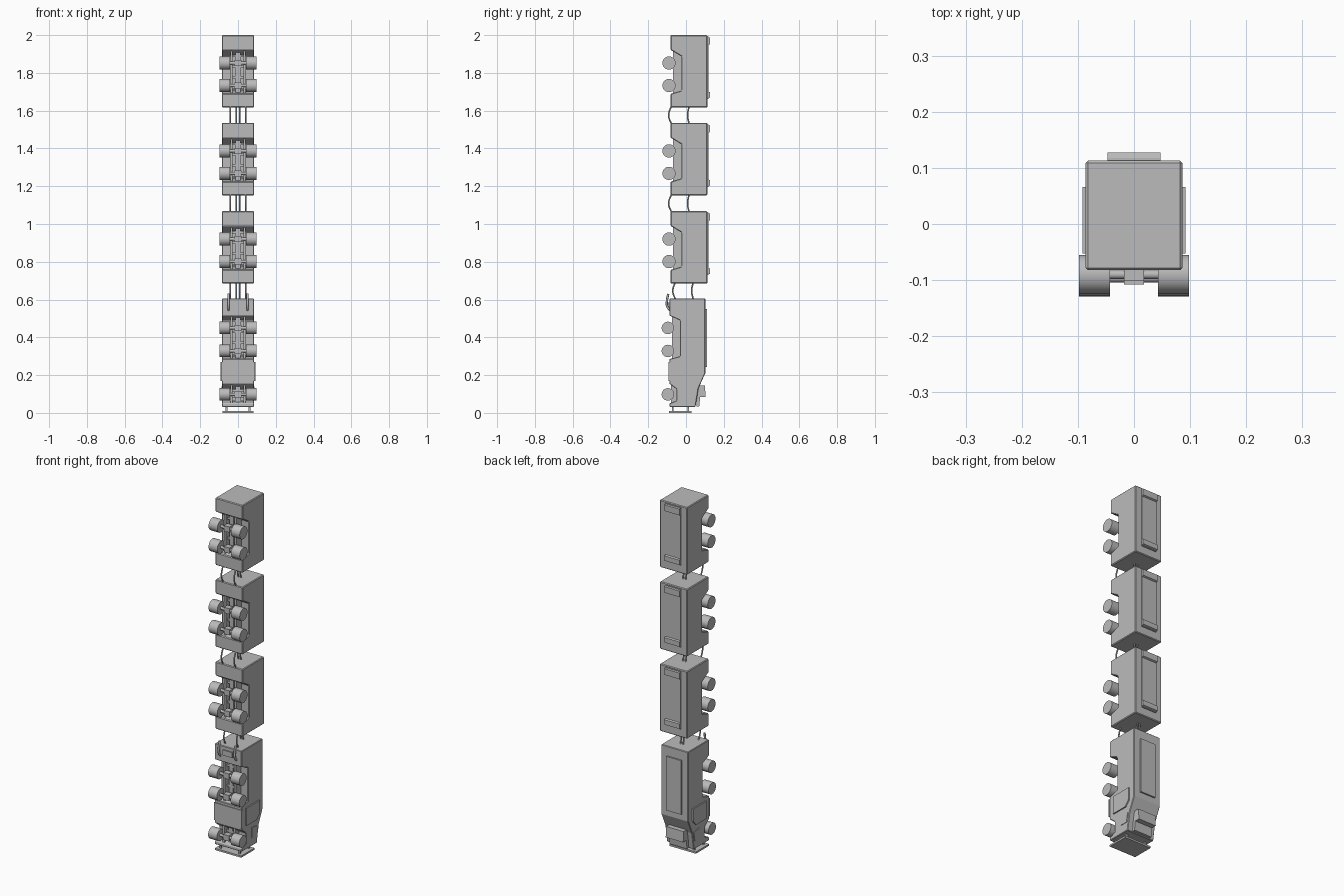
import bpy, bmesh, math
from mathutils import Vector

if "Cube" in bpy.data.objects:
    bpy.data.objects.remove(bpy.data.objects["Cube"])

grey = bpy.data.materials.new("plain grey")
grey.use_nodes = True
tone = (0.5, 0.5, 0.5, 1)
grey.diffuse_color = tone
grey.node_tree.nodes["Principled BSDF"].inputs["Base Color"].default_value = tone


def finish(name, bm):
    bmesh.ops.recalc_face_normals(bm, faces=bm.faces)
    mesh = bpy.data.meshes.new(name)
    bm.to_mesh(mesh)
    bm.free()
    ob = bpy.data.objects.new(name, mesh)
    bpy.context.collection.objects.link(ob)
    mesh.materials.append(grey)
    return ob


def box(name, x, y, z):
    bm = bmesh.new()
    bmesh.ops.create_cube(bm, size=1)
    for v in bm.verts:
        v.co = [(a + b) / 2 + c * (b - a) for (a, b), c in zip((x, y, z), v.co)]
    return finish(name, bm)


def extrude(name, profile, x0, x1, z=0):
    """Sweep a (y, z) outline across the width."""
    bm = bmesh.new()
    face = bm.faces.new([bm.verts.new((x0, a, b + z)) for a, b in profile])
    grown = bmesh.ops.extrude_face_region(bm, geom=[face])["geom"]
    for v in grown:
        if isinstance(v, bmesh.types.BMVert):
            v.co.x = x1
    return finish(name, bm)


def cylinder(name, x0, x1, y, z, r, sides=24):
    bm = bmesh.new()
    bmesh.ops.create_cone(bm, cap_ends=True, segments=sides, radius1=r, radius2=r, depth=x1 - x0)
    for v in bm.verts:
        v.co = Vector(((x0 + x1) / 2 + v.co.z, y + v.co.x, z + v.co.y))
    ob = finish(name, bm)
    for p in ob.data.polygons:
        p.use_smooth = len(p.vertices) == 4
    return ob


def tube(name, points, r):
    curve = bpy.data.curves.new(name, "CURVE")
    curve.dimensions = "3D"
    curve.bevel_depth, curve.bevel_resolution, curve.resolution_u = r, 2, 6
    curve.use_fill_caps = True
    spline = curve.splines.new("BEZIER")
    spline.bezier_points.add(len(points) - 1)
    for p, co in zip(spline.bezier_points, points):
        p.co = co
        p.handle_left_type = p.handle_right_type = "AUTO"
    ob = bpy.data.objects.new(name, curve)
    bpy.context.collection.objects.link(ob)
    curve.materials.append(grey)


def axle(name, y, z, r=0.035):
    for side, s in (("left", 1), ("right", -1)):
        a, b = sorted((s * 0.043, s * 0.098))
        cylinder(f"{name}_{side}_wheel", a, b, y, z, r)
    cylinder(f"{name}_beam", -0.05, 0.05, y, z, 0.008, 12)
    box(f"{name}_hub", (-0.018, 0.018), (y - 0.012, y + 0.02), (z - 0.016, z + 0.016))


def chassis(name, y, z0, z1, back):
    for side, s in (("left", 1), ("right", -1)):
        x = sorted((s * 0.028, s * 0.04))
        box(f"{name}_{side}_rail", x, (y, back), (z0, z1))
    box(f"{name}_spine", (-0.012, 0.012), (y + 0.012, back), (z0, z1))
    for i in range(4):
        z = z0 + (z1 - z0) * (i + 0.5) / 4
        box(f"{name}_crossbar_{i}", (-0.04, 0.04), (y + 0.015, y + 0.03), (z - 0.006, z + 0.006))


# Trailers, each a bevelled hull with a running-gear recess
HULL = [(-0.082, 0), (0.113, 0), (0.113, 0.383), (-0.082, 0.383), (-0.082, 0.305),
        (-0.024, 0.27), (-0.024, 0.09), (-0.082, 0.072)]
for n, base in enumerate((0.685, 1.152, 1.617), 1):
    tag = f"trailer_{n}"
    hull = extrude(tag + "_hull", HULL, -0.086, 0.086, base)
    bevel = hull.modifiers.new("edge", "BEVEL")
    bevel.width, bevel.segments = 0.004, 1
    box(tag + "_roof_panel", (-0.047, 0.047), (0.11, 0.118), (base + 0.045, base + 0.375))
    extrude(tag + "_lower_lip", [(0.11, 0.045), (0.127, 0.052), (0.127, 0.08), (0.116, 0.085)],
            -0.047, 0.047, base)
    extrude(tag + "_upper_lip", [(0.11, 0.375), (0.127, 0.37), (0.127, 0.335), (0.116, 0.33)],
            -0.047, 0.047, base)
    chassis(tag + "_chassis", -0.07, base + 0.075, base + 0.3, -0.022)
    for i, dz in enumerate((0.116, 0.235), 1):
        axle(f"{tag}_axle_{i}", -0.09, base + dz)

# Hoses and drawbars in the gaps
for n, (z, dy) in enumerate(((0.605, 0.022), (1.068, 0), (1.535, 0)), 1):
    for side, s in (("left", 1), ("right", -1)):
        x = s * 0.04
        tube(f"gap_{n}_{side}_hose", [(x, -0.075 + dy, z - 0.01), (x, -0.092 + dy, z + 0.04),
                                      (x, -0.075 + dy, z + 0.095)], 0.004)
        x = s * 0.008
        tube(f"gap_{n}_{side}_cable", [(x, 0.018 + dy, z - 0.01), (x, 0.008 + dy, z + 0.04),
                                       (x, 0.018 + dy, z + 0.095)], 0.004)

# Truck body with raked nose, rear recess and front wheel arch
BODY = [(-0.088, 0.605), (0.102, 0.605), (0.102, 0.21), (0.066, 0.13), (0.05, 0.032),
        (-0.088, 0.032), (-0.088, 0.05), (-0.05, 0.065), (-0.05, 0.125), (-0.088, 0.155),
        (-0.088, 0.285), (-0.032, 0.3), (-0.032, 0.49), (-0.088, 0.515)]
truck = extrude("truck_body", BODY, -0.085, 0.085)
bevel = truck.modifiers.new("edge", "BEVEL")
bevel.width, bevel.segments = 0.003, 1
box("truck_roof_panel", (-0.047, 0.047), (0.1, 0.111), (0.243, 0.55))
extrude("roof_visor", [(0.055, 0.035), (0.07, 0.035), (0.075, 0.085), (0.104, 0.085),
                       (0.1, 0.145), (0.06, 0.145)], -0.055, 0.055)
for side, s in (("left", 1), ("right", -1)):
    a, b = sorted((s * 0.08, s * 0.092))
    extrude(f"{side}_side_fairing", [(-0.053, 0.17), (0.04, 0.17), (0.066, 0.2), (0.066, 0.27),
                                     (-0.053, 0.27)], a, b)
    a, b = sorted((s * 0.085, s * 0.088))
    extrude(f"{side}_door_window", [(0.0, 0.08), (0.045, 0.08), (0.055, 0.13), (0.0, 0.14)], a, b)
    x = s * 0.05
    tube(f"{side}_exhaust", [(x, -0.08, 0.54), (x, -0.1, 0.565), (x, -0.1, 0.6),
                             (x, -0.094, 0.63)], 0.006)
box("belly_plate", (-0.088, 0.088), (-0.092, -0.085), (0.17, 0.27))
box("rear_hitch_plate", (-0.03, 0.03), (-0.095, -0.085), (0.555, 0.585))
chassis("truck_chassis", -0.075, 0.285, 0.515, -0.03)
chassis("steer_chassis", -0.08, 0.045, 0.16, -0.048)
for name, z in (("front_axle", 0.098), ("drive_axle_1", 0.328), ("drive_axle_2", 0.45)):
    axle("truck_" + name, -0.096, z, 0.033)

# Front guard plate on four pegs
box("front_guard", (-0.083, 0.083), (-0.09, 0.03), (0, 0.01))
for x in (-0.06, 0.06):
    for y in (-0.07, 0.012):
        box("guard_peg", (x - 0.005, x + 0.005), (y - 0.005, y + 0.005), (0.008, 0.04))
